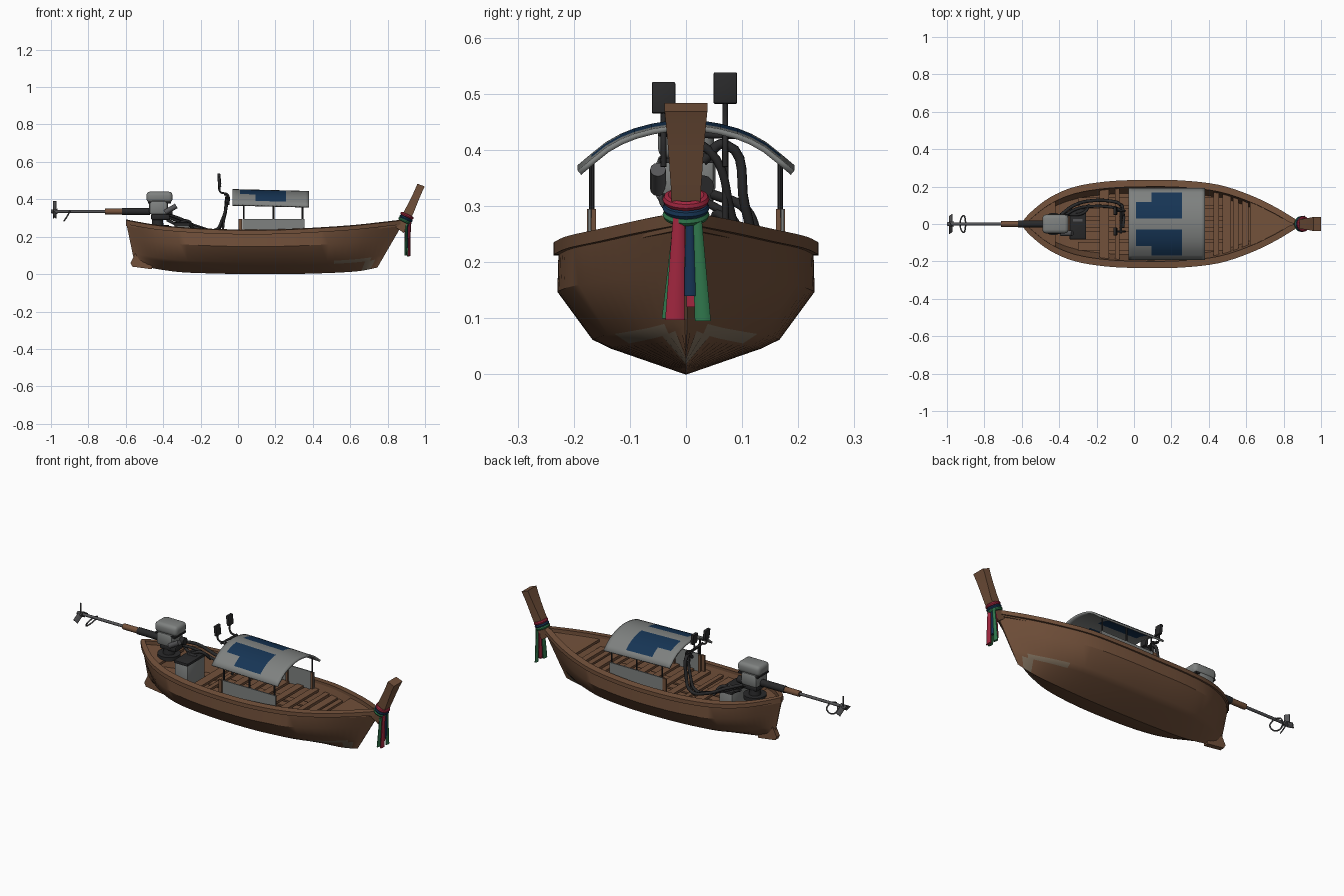
import bpy, bmesh, math
from mathutils import Vector

if "Cube" in bpy.data.objects:
    bpy.data.objects.remove(bpy.data.objects["Cube"])

def mat(name, r, g, b):
    m = bpy.data.materials.new(name)
    m.diffuse_color = (r, g, b, 1)
    m.use_nodes = True
    m.node_tree.nodes["Principled BSDF"].inputs["Base Color"].default_value = m.diffuse_color
    return m

WOOD = mat("brown wood", 0.17, 0.082, 0.043)
TAN = mat("worn tan paint", 0.21, 0.16, 0.11)
GREY = mat("grey metal", 0.21, 0.22, 0.215)
DARK = mat("black rubber", 0.022, 0.022, 0.023)
BLUE = mat("blue tarp", 0.008, 0.035, 0.09)
RED = mat("red cloth", 0.36, 0.02, 0.05)
GREEN = mat("green cloth", 0.03, 0.19, 0.075)
STEEL = mat("dark steel", 0.09, 0.09, 0.095)

def finish(ob, m, angle=35):
    ob.data.materials.append(m)
    bpy.ops.object.select_all(action='DESELECT')
    ob.select_set(True)
    bpy.context.view_layer.objects.active = ob
    bpy.ops.object.shade_smooth_by_angle(angle=math.radians(angle))
    return ob

def from_bm(name, bm, m, angle=35):
    bmesh.ops.recalc_face_normals(bm, faces=bm.faces)
    me = bpy.data.meshes.new(name)
    bm.to_mesh(me)
    bm.free()
    ob = bpy.data.objects.new(name, me)
    bpy.context.collection.objects.link(ob)
    return finish(ob, m, angle)

def loft(name, rings, m, angle=35, closed=True):
    bm = bmesh.new()
    vs = [[bm.verts.new(p) for p in r] for r in rings]
    n = len(rings[0])
    for a, b in zip(vs, vs[1:]):
        for i in range(n if closed else n - 1):
            j = (i + 1) % n
            bm.faces.new((a[i], a[j], b[j], b[i]))
    if closed:
        bm.faces.new(vs[0])
        bm.faces.new(vs[-1])
    return from_bm(name, bm, m, angle)

def box(name, c, s, m, bevel=0.0, rot=(0, 0, 0), seg=2):
    bm = bmesh.new()
    bmesh.ops.create_cube(bm, size=1)
    bmesh.ops.scale(bm, vec=s, verts=bm.verts)
    if bevel:
        bmesh.ops.bevel(bm, geom=bm.edges[:], offset=bevel, segments=seg, affect='EDGES', profile=0.5)
    ob = from_bm(name, bm, m)
    ob.location, ob.rotation_euler = c, rot
    return ob

def rod(name, a, b, r, m, r2=None, n=12):
    a, b = Vector(a), Vector(b)
    bm = bmesh.new()
    bmesh.ops.create_cone(bm, cap_ends=True, segments=n, radius1=r, radius2=r if r2 is None else r2, depth=(b - a).length)
    ob = from_bm(name, bm, m)
    ob.location = (a + b) / 2
    ob.rotation_euler = (b - a).to_track_quat('Z', 'Y').to_euler()
    return ob

def tube(name, pts, r, m):
    cu = bpy.data.curves.new(name, 'CURVE')
    cu.dimensions = '3D'
    cu.bevel_depth, cu.bevel_resolution, cu.resolution_u, cu.use_fill_caps = r, 2, 6, True
    sp = cu.splines.new('BEZIER')
    sp.bezier_points.add(len(pts) - 1)
    for bp, p in zip(sp.bezier_points, pts):
        bp.co = p
        bp.handle_left_type = bp.handle_right_type = 'AUTO'
    ob = bpy.data.objects.new(name, cu)
    bpy.context.collection.objects.link(ob)
    cu.materials.append(m)
    return ob

def ring(name, c, R, r, m, rot=(0, 0, 0), sy=1):
    bpy.ops.mesh.primitive_torus_add(location=c, rotation=rot, major_radius=R, minor_radius=r, major_segments=24, minor_segments=8)
    ob = bpy.context.object
    ob.name, ob.scale = name, (1, sy, 1)
    return finish(ob, m)

# Hull stations: x at rail, x at keel, keel height, half width, rail height
KEYS = [(-.60, -.55, .045, .004, .285), (-.55, -.50, .04, .06, .275), (-.45, -.42, .025, .137, .258),
        (-.32, -.30, .010, .193, .245), (-.15, -.15, .004, .222, .235), (.05, .05, 0, .231, .230),
        (.25, .25, 0, .228, .233), (.45, .43, .004, .205, .243), (.62, .57, .010, .150, .255),
        (.76, .66, .018, .083, .270), (.89, .745, .035, .004, .285)]
ST = []
for i in range(len(KEYS) - 1):
    p = [KEYS[max(i - 1, 0)], KEYS[i], KEYS[i + 1], KEYS[min(i + 2, len(KEYS) - 1)]]
    for t in (0, .25, .5, .75):
        ST.append([.5 * (2 * b + (c - a) * t + (2 * a - 5 * b + 4 * c - d) * t * t + (3 * b - a - 3 * c + d) * t ** 3)
                   for a, b, c, d in zip(*p)])
ST.append(list(KEYS[-1]))

def section(s):
    xt, xk, zk, w, zt = s
    full = min(1, w / .2)
    ch = w * (.58 + .14 * full)
    pts = [(0, 0), (ch * .8, .2), (ch, .27), (w * (.86 + .13 * full), .64), (w * .98, 1),
           (max(w - .03, w * .4), 1), (max(.8 * w - .02, w * .3), .47)]
    pts += [(-y, f) for y, f in reversed(pts[1:])]
    return [(xk + (xt - xk) * f, y, zk + (zt - zk) * f) for y, f in pts]

hull = loft("hull", [section(s) for s in ST], WOOD, 30)
hull.data.materials.append(TAN)
for f in hull.data.polygons:
    n, c = f.normal, f.center
    if .53 < c.x < .76 and n.z < -.05 and .045 < c.z < .095 and abs(c.y) > .01:
        if len({round(hull.data.vertices[v].co.z, 3) for v in f.vertices}) and c.z < .08:
            f.material_index = 1

# Gunwale rails
for side, sg in (("left", 1), ("right", -1)):
    loft(side + "_gunwale", [[(s[0], sg * (s[3] + .005), s[4] - .018), (s[0], sg * (s[3] + .005), s[4] + .004),
                              (s[0], sg * max(s[3] - .032, 0), s[4] + .008), (s[0], sg * max(s[3] - .032, 0), s[4] - .018)]
                             for s in ST], WOOD)

# Fore and aft decks
def deck(name, lo, hi):
    loft(name, [[(s[0], k * s[3] * .9, s[4] - d) for k, d in ((1, .012), (-1, .012), (-1, .026), (1, .026))]
                for s in ST if lo <= s[0] <= hi], WOOD)
deck("bow_deck", .61, .88)
deck("stern_deck", -.6, -.40)

def half_width(x):
    return min(ST, key=lambda s: abs(s[0] - x))[3]

# Cross benches and floor planks
for i, (x, wd) in enumerate([(-.16, .05), (-.09, .025), (.0, .04), (.09, .04), (.18, .04), (.27, .04),
                             (.36, .04), (.44, .03), (.495, .045), (.545, .03), (.595, .035)]):
    box("bench_%d" % i, (x, 0, .198), (wd, 2 * half_width(x) - .05, .014), WOOD)
for i in range(5):
    box("floor_plank_%d" % i, (.1, -.12 + .06 * i, .128), (.8, .045, .012), WOOD)

# Skeg at the stern foot
loft("skeg", [[(x, y, z) for x, z in ((-.55, .11), (-.575, .06), (-.565, .04), (-.46, .026), (-.46, .08))]
              for y in (-.014, .014)], WOOD)

# Curved bow post, flaring to the top
rings = []
for x, z, hy, t, a in ((.865, .235, .02, .026, .95), (.895, .295, .025, .026, 1.0), (.92, .345, .027, .024, 1.08),
                       (.945, .40, .031, .021, 1.15), (.965, .445, .035, .02, 1.18), (.979, .476, .038, .021, 1.2)):
    dx, dz = math.sin(a) * t, -math.cos(a) * t
    rings.append([(x + k * dx, l * hy, z + k * dz) for k, l in ((1, 1), (1, -1), (-1, -1), (-1, 1))])
loft("bow_post", rings, WOOD)

# Cloth sash knots and hanging strips
for nm, c, m in (("green", (.892, 0, .285), GREEN), ("blue", (.898, 0, .297), BLUE), ("red", (.904, 0, .312), RED)):
    ring(nm + "_sash_knot", c, .029, .009, m, (0, math.radians(25), 0), 1.1)
for nm, y0, y1, hw, x, zb, m in (("red", -.012, -.02, .018, .918, .097, RED), ("blue", .007, .008, .012, .915, .14, BLUE),
                                ("green", .018, .030, .015, .914, .095, GREEN), ("back_green", -.01, -.026, .018, .901, .10, GREEN),
                                ("back_red", .012, .016, .016, .90, .12, RED)):
    rings = []
    for i in range(5):
        t = i / 4
        y, h, z, d = y0 + (y1 - y0) * t, hw * (.6 + .4 * t), .295 + (zb - .295) * t, .007
        rings.append([(x + d * math.cos(a) - .004 * t, y + h * math.sin(a), z) for a in [k * math.pi / 5 for k in range(10)]])
    loft(nm + "_sash_strip", rings, m)

# Arched canopy with blue tarp patches
prof = [(.19, .367), (.165, .388), (.14, .408), (.115, .422), (.09, .432), (.06, .440), (.03, .445), (0, .447)]
prof += [(-y, z) for y, z in reversed(prof[:-1])]
xs = [-.03 + .41 * i / 20 for i in range(21)]
canopy = loft("canopy", [[(x, y, z + .002 - .025 * max(x, 0)) for y, z in prof] for x in xs], GREY, closed=False)
canopy.data.materials.append(BLUE)
for f in canopy.data.polygons:
    x, y = f.center.x, f.center.y
    start = .015 if abs(y) < .11 else .09
    if .03 < abs(y) < .175 and start < x < .255:
        f.material_index = 1
sol = canopy.modifiers.new("thickness", 'SOLIDIFY')
sol.thickness, sol.offset = .01, 0

# Canopy posts and side panels
for sg, side in ((1, "left"), (-1, "right")):
    y = sg * .168
    for i, x in enumerate((.03, .19, .345)):
        rod("%s_canopy_post_%d" % (side, i), (x, y, .28), (x, y, .382), .0045, DARK, n=8)
        box("%s_post_foot_%d" % (side, i), (x, y * .98, .245), (.014, .008, .10), WOOD)
    box(side + "_side_panel", (.19, sg * .172, .245), (.33, .006, .10), GREY)
    box(side + "_side_board", (.012, sg * .172, .25), (.02, .009, .09), WOOD)

# Battery box
box("battery_box", (-.30, 0, .19), (.08, .155, .14), GREY, .005)
box("battery_lid", (-.30, 0, .267), (.088, .165, .016), DARK, .004)
box("battery_strap", (-.30, .02, .277), (.05, .012, .006), STEEL)

# Engine on its swivel mount
rod("engine_turntable", (-.43, 0, .24), (-.43, 0, .262), .06, DARK, n=24)
rod("engine_swivel", (-.43, 0, .26), (-.43, 0, .33), .032, DARK, .024)
box("engine_bracket", (-.415, 0, .305), (.10, .07, .03), DARK, .008)
box("engine_body", (-.425, 0, .355), (.10, .105, .075), GREY, .015)
box("engine_cap", (-.42, 0, .412), (.14, .10, .058), GREY, .02, seg=3)
box("engine_seam", (-.42, 0, .381), (.125, .098, .009), DARK)
rod("engine_exhaust", (-.39, -.05, .33), (-.33, -.05, .365), .014, STEEL)
rod("engine_filter", (-.39, .03, .335), (-.35, .03, .335), .02, DARK)

# Long propeller shaft
rod("shaft_housing", (-.47, 0, .335), (-.62, 0, .335), .019, DARK)
rod("shaft_sleeve", (-.61, 0, .335), (-.712, 0, .335), .016, WOOD)
rod("shaft", (-.70, 0, .335), (-.99, 0, .335), .008, STEEL)
rod("propeller_hub", (-.965, 0, .335), (-1.0, 0, .335), .015, STEEL, .009)
for i in range(3):
    a = math.radians(90 + 120 * i)
    b = box("propeller_blade_%d" % i, (-.98, math.cos(a) * .03, .335 + math.sin(a) * .03), (.006, .05, .03), STEEL, .002)
    b.rotation_euler = (a, 0, 0)
    b.rotation_euler.rotate_axis('Y', math.radians(35))
tube("propeller_guard", [(-.90, -.008, .335), (-.91, -.045, .315), (-.93, 0, .285), (-.91, .045, .315), (-.90, .008, .335)], .004, STEEL)

# Control hoses running forward and up to the levers
tube("outer_hose", [(-.39, .05, .32), (-.32, .10, .30), (-.22, .125, .255), (-.11, .12, .24), (-.075, .105, .30), (-.06, .07, .41), (-.06, .03, .38)], .009, DARK)
tube("inner_hose", [(-.39, .03, .31), (-.31, .08, .28), (-.21, .095, .245), (-.12, .09, .235), (-.085, .08, .29), (-.055, .04, .40), (-.06, -.02, .42)], .008, DARK)
tube("low_hose", [(-.38, .06, .29), (-.33, .05, .27), (-.27, .06, .285), (-.24, .1, .24)], .008, DARK)
rod("control_column", (-.085, .07, .20), (-.06, .07, .43), .006, DARK)
rod("control_bar", (-.07, -.05, .43), (-.07, .09, .425), .006, DARK)
for nm, y, z in (("left", .07, .51), ("right", -.04, .493)):
    tube(nm + "_lever", [(-.05, y, .37), (-.055, y, .425), (-.095, y, .44), (-.1, y, z - .02)], .005, DARK)
    box(nm + "_lever_grip", (-.1, y, z), (.016, .042, .056), DARK, .003, (0, math.radians(-6), 0))
